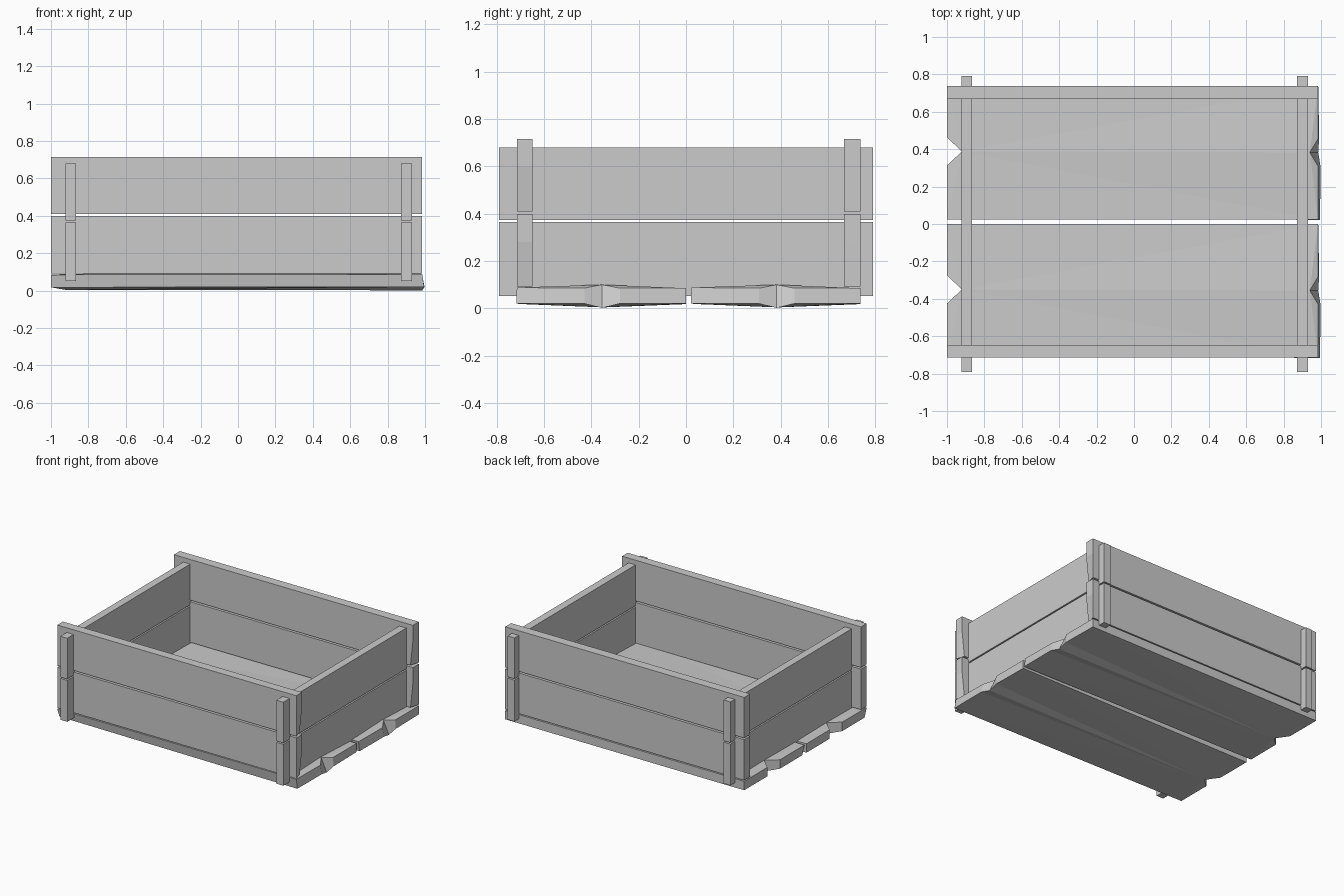
import bpy, bmesh

if "Cube" in bpy.data.objects:
    bpy.data.objects.remove(bpy.data.objects["Cube"])


def mesh_object(name, verts, faces):
    bm = bmesh.new()
    vs = [bm.verts.new(v) for v in verts]
    for f in faces:
        bm.faces.new([vs[i] for i in f])
    bmesh.ops.triangulate(bm, faces=[f for f in bm.faces if len(f.verts) > 4])
    bmesh.ops.recalc_face_normals(bm, faces=bm.faces[:])
    me = bpy.data.meshes.new(name)
    bm.to_mesh(me)
    bm.free()
    ob = bpy.data.objects.new(name, me)
    bpy.context.collection.objects.link(ob)
    return ob


def loft(name, a, b):
    """Solid between two matching outlines."""
    n = len(a)
    sides = [(i, (i + 1) % n, n + (i + 1) % n, n + i) for i in range(n)]
    return mesh_object(name, a + b, [tuple(range(n)), tuple(range(n, 2 * n))] + sides)


def box(name, x, y, z):
    def outline(h):
        return [(x[0], y[0], h), (x[1], y[0], h), (x[1], y[1], h), (x[0], y[1], h)]
    return loft(name, outline(z[0]), outline(z[1]))


# Floor planks: notched at both ends, lower front edge slightly twisted
top = [(-1, -.715, .085), (.985, -.715, .088), (.985, -.43, .085), (.94, -.355, .10),
       (.985, -.28, .085), (.985, 0, .085), (-1, 0, .085), (-1, -.275, .085),
       (-.92, -.35, .09), (-1, -.425, .085)]
bottom = [(-1, -.69, .018), (.995, -.717, .02), (.997, -.43, .02), (.985, -.355, .002),
          (.99, -.28, .02), (.985, 0, .02), (-1, 0, .018), (-1, -.275, .018),
          (-.92, -.35, .004), (-1, -.425, .018)]
for name, dy in (("front", 0), ("back", .738)):
    loft(name + "_floor_plank",
         [(x, y + dy, z) for x, y, z in bottom],
         [(x, y + dy, z) for x, y, z in top])

# Long front and back planks, two per side, with shallow chips in the right ends
for side, y_out, y_in in (("front", -.715, -.648), ("back", .738, .668)):
    for level, z in (("lower", .093), ("upper", .41)):
        def face(y, chip):
            return [(-1, y, z), (.985 - chip, y, z), (.985, y, z + .188),
                    (.985, y, z + .305), (-1, y, z + .305)]
        loft(f"{side}_{level}_plank", face(y_out, 0), face(y_in, .02))

# Short end planks, running out past the long ones
for side, x in (("left", (-.922, -.865)), ("right", (.872, .93))):
    for level, z in (("lower", (.053, .364)), ("upper", (.374, .68))):
        box(f"{side}_{level}_plank", x, (-.79, .79), z)
